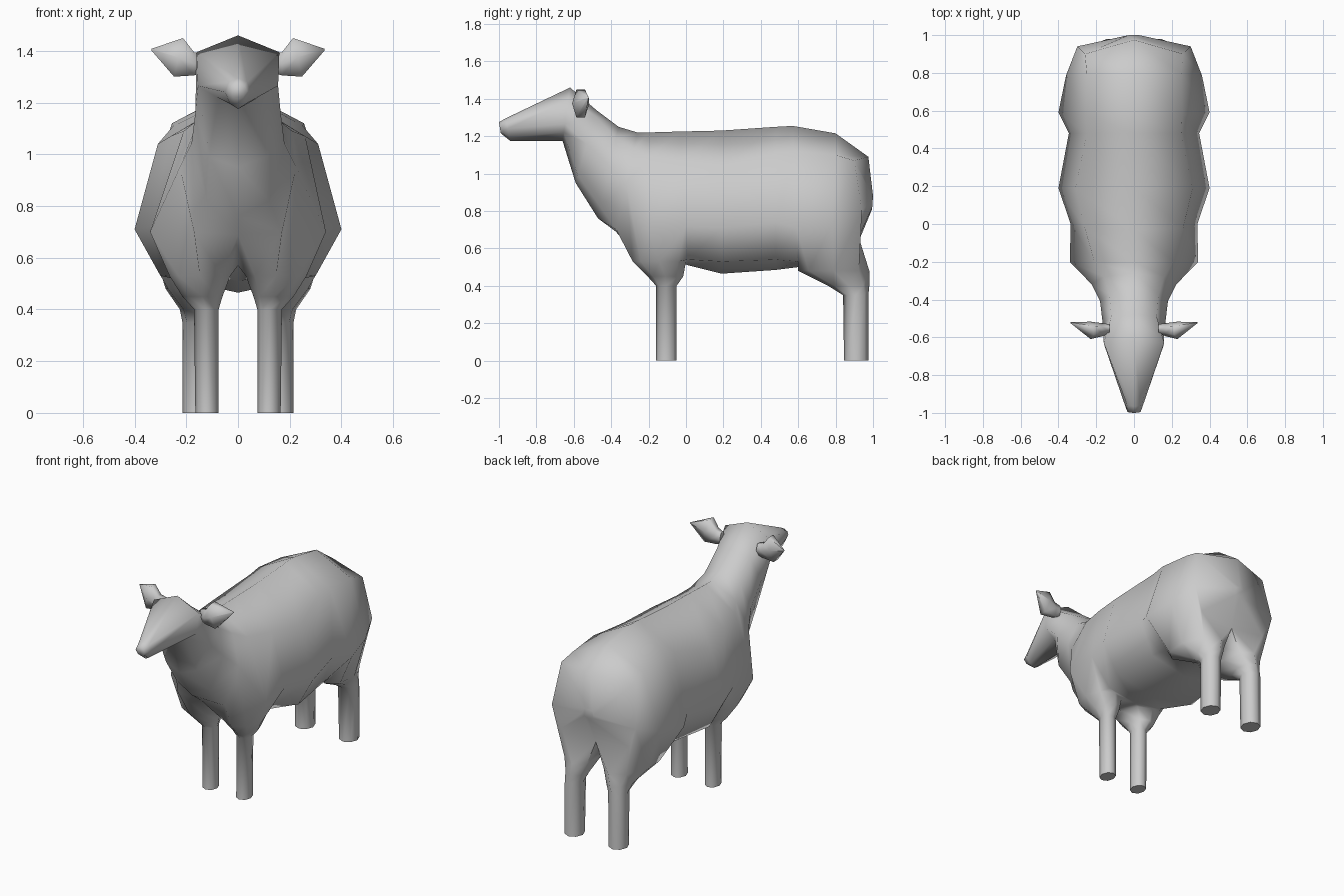
import bpy, bmesh, math
from mathutils import Vector

if "Cube" in bpy.data.objects:
    bpy.data.objects.remove(bpy.data.objects["Cube"])

GREY = (0.6, 0.6, 0.6, 1)
wool = bpy.data.materials.new("plain grey")
wool.use_nodes = True
wool.diffuse_color = GREY
wool.node_tree.nodes["Principled BSDF"].inputs["Base Color"].default_value = GREY


def skin(bm, loops):
    """Join neighbouring loops of vertices with quads."""
    for a, b in zip(loops, loops[1:]):
        for i in range(len(a)):
            j = (i + 1) % len(a)
            bm.faces.new((a[i], a[j], b[j], b[i]))


def add_loop(bm, points):
    return [bm.verts.new(p) for p in points]


def finish(bm, name, mirror=False):
    """Turn the bmesh into a smooth-shaded object."""
    bmesh.ops.recalc_face_normals(bm, faces=bm.faces)
    mesh = bpy.data.meshes.new(name)
    bm.to_mesh(mesh)
    bm.free()
    mesh.materials.append(wool)
    obj = bpy.data.objects.new(name, mesh)
    bpy.context.collection.objects.link(obj)
    if mirror:
        obj.modifiers.new("mirror", 'MIRROR')
    bpy.ops.object.select_all(action='DESELECT')
    obj.select_set(True)
    bpy.context.view_layer.objects.active = obj
    bpy.ops.object.shade_smooth_by_angle(angle=math.radians(75))


def section(y_top, y_low, top, shoulder, side, under, low):
    """Symmetrical eight-sided slice, leaning from y_top to y_low."""
    half = [shoulder, side, under]
    outline = [(0, top)] + half + [(0, low)] + [(-x, z) for x, z in reversed(half)]
    return [Vector((x, y_low + (y_top - y_low) * (z - low) / (top - low), z))
            for x, z in outline]


def leg_ring(side, z, x0, x1, y0, y1, skew=0):
    """Octagon in the box x0..x1, y0..y1, from the outer rear corner forwards."""
    ring = []
    for i in range(8):
        a = math.tau * (1 - i) / 8
        x = (x0 + x1) / 2 + (x1 - x0) / 2 * math.cos(a) - skew * math.sin(a)
        ring.append(Vector((side * x, (y0 + y1) / 2 + (y1 - y0) / 2 * math.sin(a), z)))
    return ring


# Trunk, neck and head, from rump to nose
SECTIONS = (
    (1.0, .995, .88, (.03, .87), (.04, .84), (.03, .82), .81),
    (.975, .92, 1.09, (.26, 1.07), (.30, .80), (.24, .66), .63),
    (.80, .78, 1.215, (.25, 1.10), (.36, .74), (.30, .57), .57),
    (.57, .60, 1.255, (.255, 1.12), (.40, .71), (.24, .53), .50),
    (.48, .48, 1.25, (.25, 1.11), (.345, .74), (.26, .54), .485),
    (.19, .19, 1.23, (.31, 1.04), (.40, .71), (.30, .53), .465),
    (-.03, .01, 1.225, (.26, 1.07), (.335, .72), (.20, .54), .51),
    (-.20, -.20, 1.22, (.21, 1.09), (.34, .70), (.22, .60), .57),
    (-.26, -.375, 1.22, (.16, 1.13), (.225, .95), (.17, .70), .69),
    (-.36, -.47, 1.25, (.13, 1.19), (.18, 1.04), (.12, .82), .76),
    (-.48, -.59, 1.34, (.12, 1.31), (.165, 1.16), (.11, .99), .95),
    (-.62, -.66, 1.46, (.16, 1.395), (.155, 1.265), (.08, 1.22), 1.175),
    (-.965, -.94, 1.295, (.035, 1.28), (.05, 1.24), (.03, 1.195), 1.175),
    (-1.0, -.99, 1.275, (.025, 1.265), (.035, 1.245), (.02, 1.22), 1.215))

bm = bmesh.new()
body = [add_loop(bm, section(*s)) for s in SECTIONS]
for corner in (body[1][1], body[1][7]):
    corner.co.y = .90
skin(bm, body)
bm.faces.new(body[0])
bm.faces.new(body[-1])

# Legs grow out of openings in the lower flanks: rear section index, rings
HIND = (1, ((.48, .05, .28, .60, .98, .035),
            (.40, .08, .225, .76, .98, .01),
            (.35, .095, .215, .84, .975),
            (0, .10, .215, .845, .975)))
FRONT = (6, ((.53, .03, .265, -.285, 0),
             (.45, .06, .215, -.205, -.015),
             (.40, .075, .17, -.16, -.05),
             (0, .075, .165, -.16, -.05)))
for first, rings in (HIND, FRONT):
    rear, mid, fore = body[first:first + 3]
    for sign in (1, -1):
        s, u, low = (2, 3, 4) if sign > 0 else (6, 5, 4)
        bmesh.ops.delete(bm, geom=[mid[u]], context='VERTS')
        rim = [rear[s], mid[s], fore[s], fore[u], fore[low], mid[low], rear[low], rear[u]]
        loops = [rim] + [add_loop(bm, leg_ring(sign, *r)) for r in rings]
        skin(bm, loops)
        bm.faces.new(loops[-1])
finish(bm, "sheep_body")


def ear_ring(x, y, z, depth, height, lean=0):
    """Upright six-sided ring across the ear."""
    ring = []
    for i in range(6):
        a = math.tau * i / 6
        ring.append(Vector((x - lean * math.sin(a), y - depth * math.cos(a),
                            z + height * math.sin(a) * 1.15)))
    return ring


# Pointed ears
bm = bmesh.new()
ear = [add_loop(bm, ear_ring(*r)) for r in (
    (.13, -.555, 1.35, .025, .035),
    (.17, -.56, 1.35, .035, .045),
    (.23, -.563, 1.375, .046, .075, .02),
    (.335, -.523, 1.405, .003, .003))]
skin(bm, ear)
bm.faces.new(ear[0])
bm.faces.new(ear[-1])
finish(bm, "ears", mirror=True)
